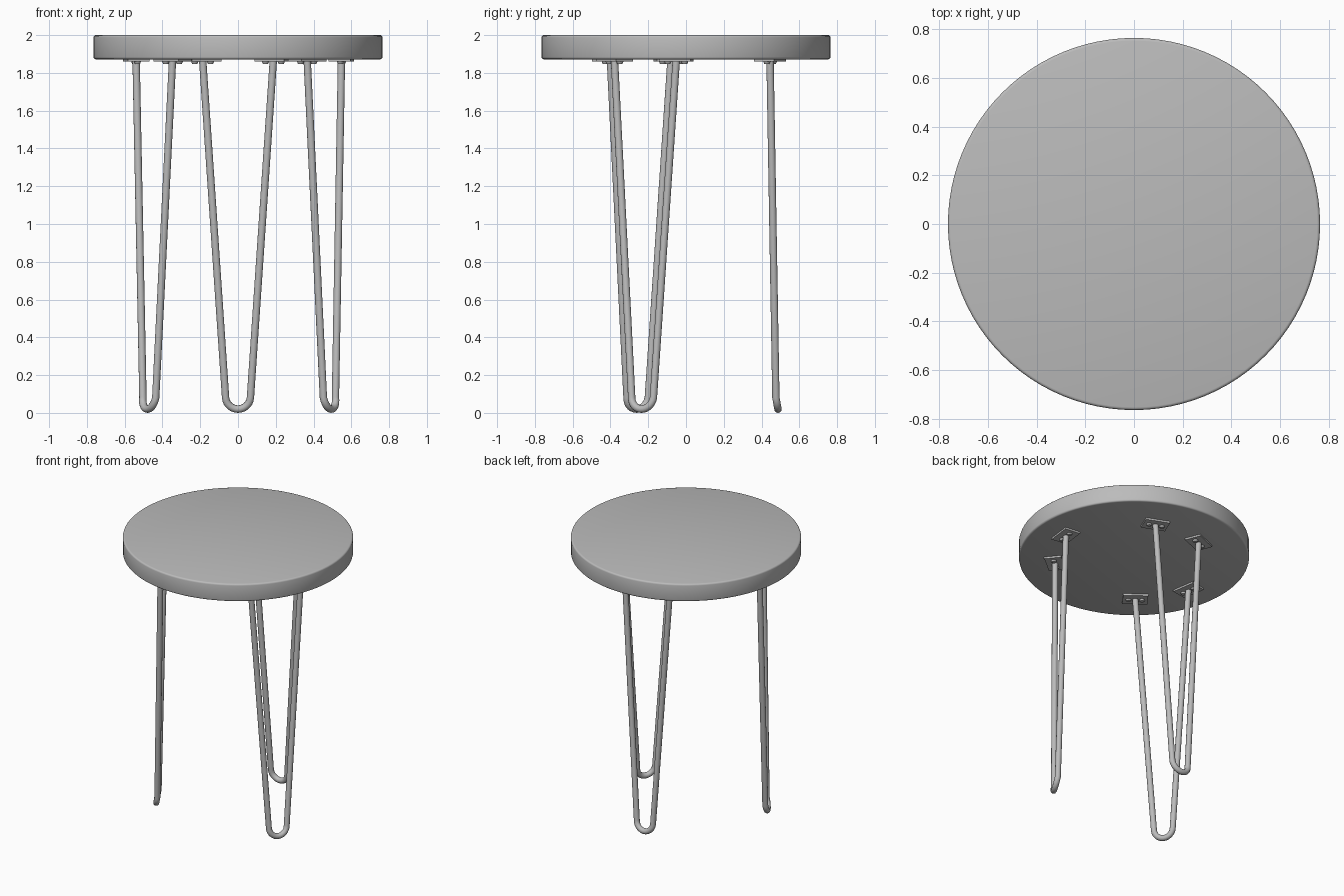
import bpy, bmesh, math
from mathutils import Matrix, Vector

cube = bpy.data.objects.get("Cube")
if cube:
    bpy.data.objects.remove(cube, do_unlink=True)

grey = bpy.data.materials.new("light_grey")
grey.use_nodes = True
grey.diffuse_color = (0.5, 0.5, 0.5, 1)
grey.node_tree.nodes["Principled BSDF"].inputs["Base Color"].default_value = (0.5, 0.5, 0.5, 1)

TOP, UNDER, ROD = 2.0, 1.872, 0.02


def finish(obj, bevel=0.0):
    """Bevel, smooth and colour one part."""
    bpy.ops.object.select_all(action='DESELECT')
    obj.select_set(True)
    bpy.context.view_layer.objects.active = obj
    if bevel:
        mod = obj.modifiers.new("Soft edge", 'BEVEL')
        mod.width, mod.segments, mod.limit_method = bevel, 3, 'ANGLE'
        bpy.ops.object.modifier_apply(modifier=mod.name)
    bpy.ops.object.shade_smooth_by_angle(angle=math.radians(40))
    obj.data.materials.clear()
    obj.data.materials.append(grey)


def add_rod(name, frame):
    """Hairpin rod: two straight strands joined by a tangent bend."""
    r, half, z_top = 0.066, 0.187, UNDER - 0.005
    centre = ROD + r
    lean = math.atan((half - r) / (z_top - centre))
    steps = 14
    path = [Vector((-half, 0, z_top))]
    for i in range(steps + 1):
        a = math.pi + lean + (math.pi - 2 * lean) * i / steps
        z = centre + r * math.sin(a)
        # the foot kicks outward a little
        out = 0.03 + 0.012 * (1 - (z - ROD) / r)
        path.append(Vector((r * math.cos(a), out, z)))
    path.append(Vector((half, 0, z_top)))

    curve = bpy.data.curves.new(name, 'CURVE')
    curve.dimensions = '3D'
    curve.bevel_depth, curve.bevel_resolution = ROD, 4
    curve.use_fill_caps = True
    spline = curve.splines.new('POLY')
    spline.points.add(len(path) - 1)
    for point, co in zip(spline.points, path):
        point.co = (*(frame @ co), 1)
    obj = bpy.data.objects.new(name, curve)
    bpy.context.collection.objects.link(obj)
    bpy.ops.object.select_all(action='DESELECT')
    obj.select_set(True)
    bpy.context.view_layer.objects.active = obj
    bpy.ops.object.convert(target='MESH')
    finish(bpy.context.object)
    return half


def add_plate(name, frame):
    """Mounting plate with a screw head either side of the rod."""
    bm = bmesh.new()
    size = Matrix.Diagonal((0.168, 0.115, 0.014, 1))
    bmesh.ops.create_cube(bm, size=1, matrix=Matrix.Translation((0, 0, UNDER - 0.006)) @ size)
    for side in (-1, 1):
        spot = Matrix.Translation((side * 0.045, 0, UNDER - 0.017))
        bmesh.ops.create_cone(bm, cap_ends=True, segments=16, radius1=0.014,
                              radius2=0.02, depth=0.014, matrix=spot)
    bm.transform(frame)
    mesh = bpy.data.meshes.new(name)
    bm.to_mesh(mesh)
    bm.free()
    obj = bpy.data.objects.new(name, mesh)
    bpy.context.collection.objects.link(obj)
    finish(obj)


# Round seat
bpy.ops.mesh.primitive_cylinder_add(vertices=96, radius=0.765, depth=TOP - UNDER,
                                    location=(0, 0, (TOP + UNDER) / 2))
seat = bpy.context.object
seat.name = "seat"
finish(seat, 0.012)

# Three legs: name, centre under the seat, outward direction
legs = [("back", (0, 0.445), 90), ("left", (0.457, -0.215), -29), ("right", (-0.443, -0.24), 211)]
for side, (x, y), angle in legs:
    frame = Matrix.Translation((x, y, 0)) @ Matrix.Rotation(math.radians(angle - 90), 4, 'Z')
    half = add_rod(side + "_leg", frame)
    for i, s in enumerate((-1, 1)):
        # plates turn to face the seat centre
        turn = Matrix.Rotation(math.radians(-s * 22), 4, 'Z')
        add_plate(f"{side}_plate_{i + 1}", frame @ Matrix.Translation((s * half, 0, 0)) @ turn)
